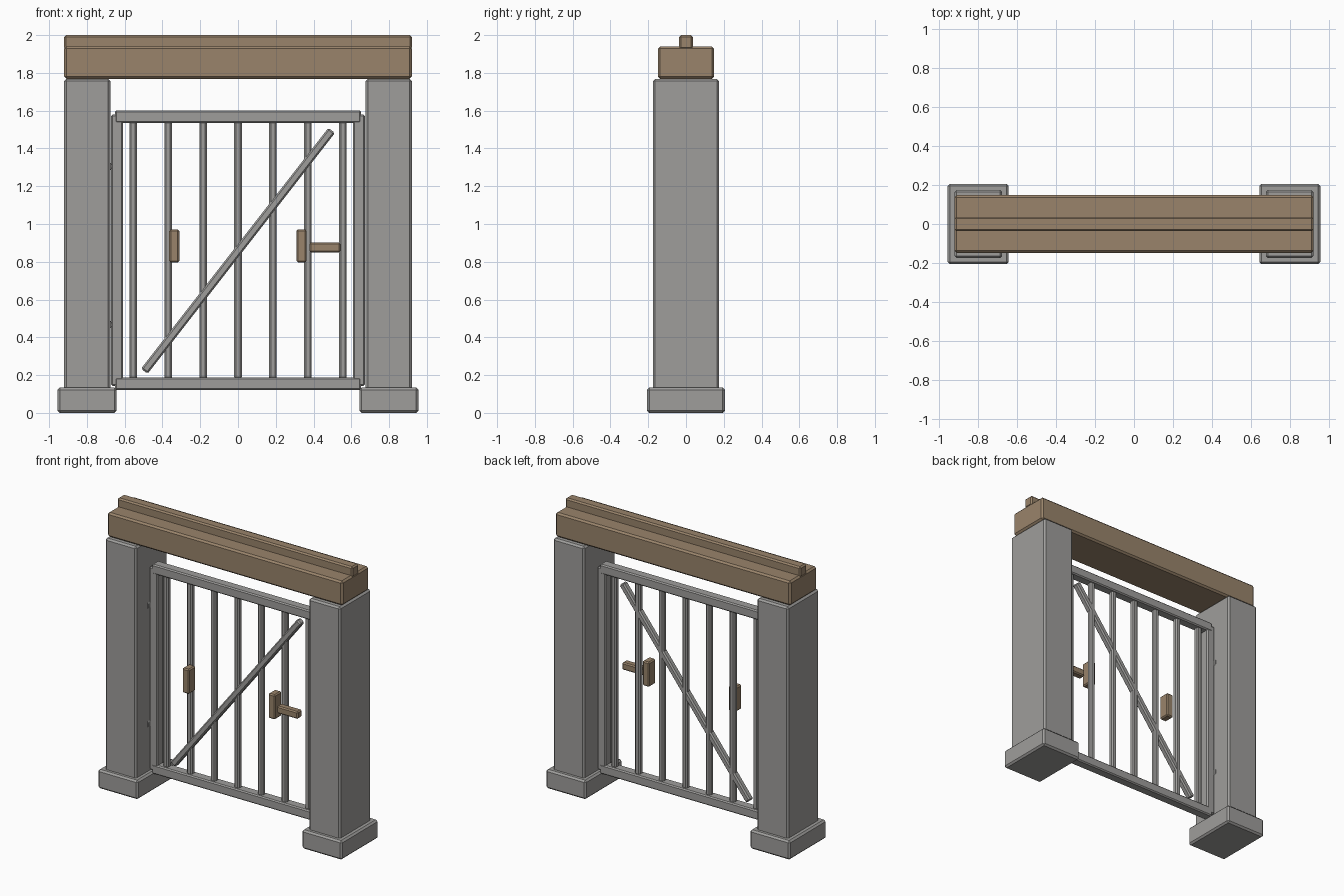
import bpy, math

if "Cube" in bpy.data.objects:
    bpy.data.objects.remove(bpy.data.objects["Cube"])


def make_material(name, rgb):
    m = bpy.data.materials.new(name)
    m.diffuse_color = (*rgb, 1.0)
    m.use_nodes = True
    m.node_tree.nodes["Principled BSDF"].inputs["Base Color"].default_value = m.diffuse_color
    return m


GREY = make_material("grey_stone_metal", (0.345, 0.34, 0.33))
WOOD = make_material("brown_wood", (0.32, 0.23, 0.147))


def box(name, x, y, z, mat, bevel=0.01, rot_y=0.0):
    """Chamfered box from (min, max) ranges, turned about its centre."""
    bpy.ops.mesh.primitive_cube_add(size=1)
    ob = bpy.context.object
    ob.name = name
    size = [b - a for a, b in (x, y, z)]
    for v in ob.data.vertices:
        v.co = [c * s for c, s in zip(v.co, size)]
    ob.location = [(a + b) / 2 for a, b in (x, y, z)]
    ob.rotation_euler = (0, rot_y, 0)
    ob.data.materials.append(mat)
    mod = ob.modifiers.new("chamfer", "BEVEL")
    mod.width = bevel
    mod.segments = 1
    return ob


# Pillars, their bases and the gate stiles, mirrored left and right
for side, s in (("left", -1), ("right", 1)):
    def span(a, b):
        return tuple(sorted((s * a, s * b)))
    box(side + "_base", span(0.642, 0.955), (-0.206, 0.206), (0, 0.134), GREY, 0.012)
    box(side + "_pillar", span(0.675, 0.92), (-0.175, 0.175), (0.12, 1.768), GREY, 0.012)
    box(side + "_gate_stile", span(0.608, 0.672), (-0.033, 0.033), (0.143, 1.58), GREY, 0.008)

# Lintel beam and the ridge on it
box("lintel_beam", (-0.92, 0.92), (-0.149, 0.149), (1.768, 1.94), WOOD, 0.012)
box("lintel_ridge", (-0.92, 0.92), (-0.037, 0.037), (1.925, 2.0), WOOD, 0.01)

# Gate rails
box("gate_top_rail", (-0.652, 0.652), (-0.035, 0.035), (1.535, 1.602), GREY, 0.008)
box("gate_bottom_rail", (-0.652, 0.652), (-0.035, 0.035), (0.12, 0.187), GREY, 0.008)

# Upright bars
for i in range(7):
    cx = (i - 3) * 0.185
    box(f"gate_bar_{i + 1}", (cx - 0.02, cx + 0.02), (-0.02, 0.02), (0.18, 1.545), GREY, 0.009)

# Diagonal brace
dx, dz = 0.992, 1.275
length = math.hypot(dx, dz)
box("diagonal_brace", (-0.022, 0.022), (-0.027, 0.019),
    (0.858 - length / 2, 0.858 + length / 2), GREY, 0.009, math.atan2(dx, dz))

# Wooden grips and latch
box("left_grip", (-0.364, -0.311), (-0.105, -0.028), (0.797, 0.972), WOOD, 0.008)
box("right_grip", (0.309, 0.362), (-0.105, -0.028), (0.797, 0.972), WOOD, 0.008)
box("latch_lever", (0.378, 0.542), (-0.108, -0.056), (0.85, 0.902), WOOD, 0.008)

# Hinges on the left stile
for name, z in (("upper_hinge", 1.305), ("lower_hinge", 0.467)):
    bpy.ops.mesh.primitive_cylinder_add(vertices=16, radius=0.033, depth=0.09,
                                        location=(-0.7, 0, z), rotation=(math.pi / 2, 0, 0))
    ob = bpy.context.object
    ob.name = name
    ob.data.materials.append(GREY)
